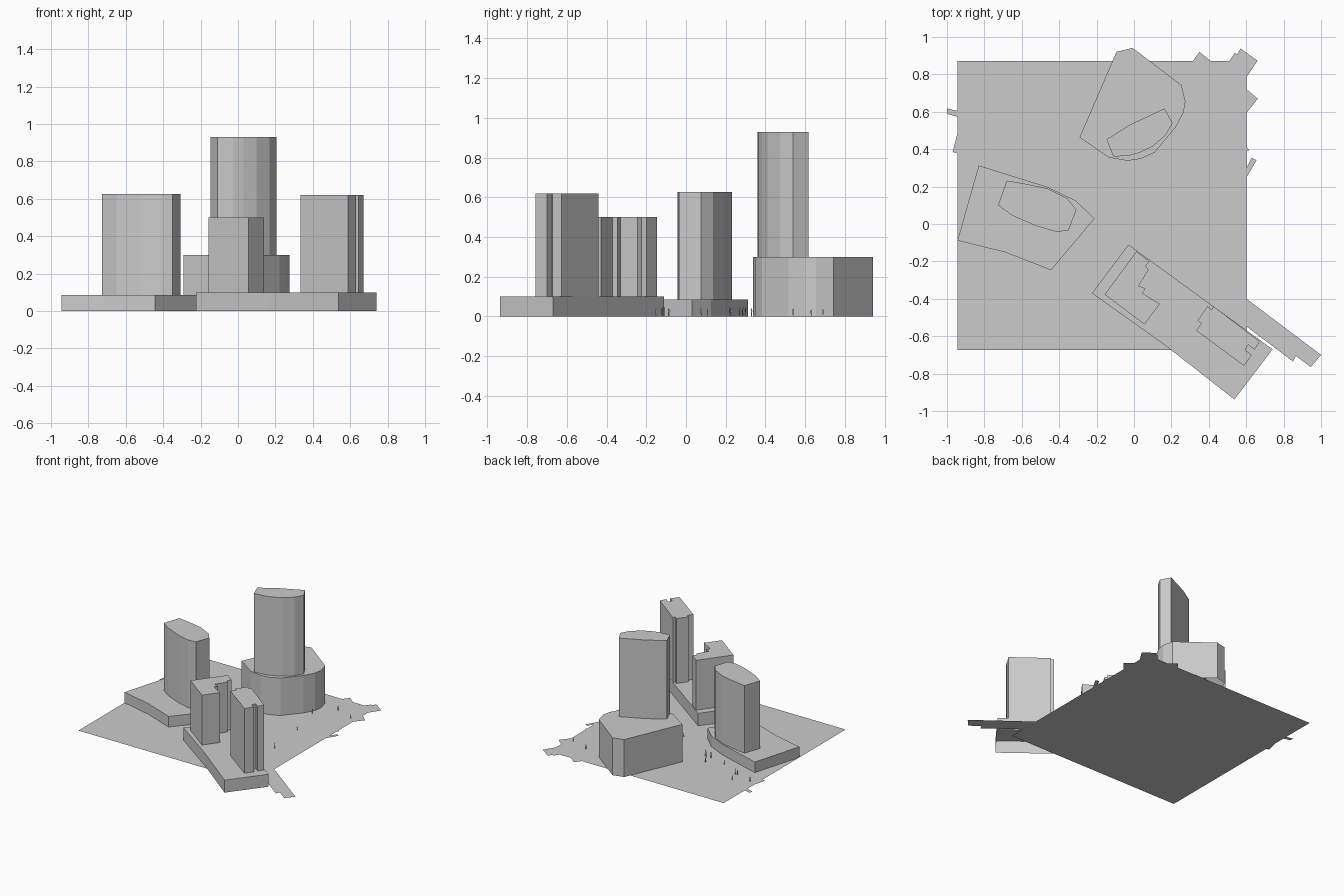
import bpy
import bmesh
import math
import random

random.seed(4)


def make_object(name, bm):
    mesh = bpy.data.meshes.new(name)
    bm.to_mesh(mesh)
    bm.free()
    obj = bpy.data.objects.new(name, mesh)
    bpy.context.collection.objects.link(obj)
    return obj


def prism(name, outline, z0, z1):
    """Open-bottomed massing shell: a flat roof with walls down to z0."""
    bm = bmesh.new()
    low = [bm.verts.new((x, y, z0)) for x, y in outline]
    top = [bm.verts.new((x, y, z1)) for x, y in outline]
    area = sum(a.co.x * b.co.y - b.co.x * a.co.y
               for a, b in zip(low, low[1:] + low[:1]))
    if area < 0:
        low.reverse()
        top.reverse()
    for i in range(len(low)):
        j = (i + 1) % len(low)
        bm.faces.new((low[i], low[j], top[j], top[i]))
    bm.faces.new(top)
    return make_object(name, bm)


def flat_sheet(name, outlines, z=0.0):
    """Thin ground-level sheet made of one or more polygons."""
    bm = bmesh.new()
    for outline in outlines:
        face = bm.faces.new([bm.verts.new((x, y, z)) for x, y in outline])
        face.normal_update()
        if face.normal.z < 0:
            face.normal_flip()
    return make_object(name, bm)


# Site ground
X0, X1, Y0, Y1 = -0.945, 0.602, -0.673, 0.872
flat_sheet("site_ground", [[(X0, Y0), (X1, Y0), (X1, Y1), (X0, Y1)]])

# Road strip leaving the site and ragged paving along its edges
flat_sheet("road_strip", [[(X1, -0.40), (1.0, -0.70), (0.945, -0.765),
                           (0.865, -0.705), (0.85, -0.735), (X1, -0.548)]])
flat_sheet("paving_edges", [
    [(0.315, Y1), (0.35, 0.92), (0.41, Y1)],
    [(0.51, Y1), (0.54, 0.915), (0.55, 0.905), (0.57, 0.938),
     (0.66, 0.873), (X1, 0.785), (X1, Y1)],
    [(X1, 0.72), (0.662, 0.67), (X1, 0.595)],
    [(X1, 0.30), (0.63, 0.355), (0.655, 0.34), (X1, 0.25)],
    [(X1, 0.41), (0.617, 0.395), (X1, 0.39)],
    [(X0, 0.605), (-1.0, 0.618), (-0.997, 0.588), (X0, 0.574)],
    [(X0, 0.48), (-0.97, 0.385), (X0, 0.378)],
])

# Back podium and its tall curved tower
prism("back_podium", [
    (-0.094, 0.92), (-0.008, 0.942), (0.254, 0.742), (0.275, 0.655),
    (0.265, 0.596), (0.222, 0.516), (0.11, 0.382), (0.035, 0.348),
    (-0.035, 0.338), (-0.136, 0.356), (-0.291, 0.463)], 0, 0.30)
prism("back_tower", [
    (-0.147, 0.452), (-0.024, 0.53), (0.163, 0.618), (0.206, 0.54),
    (0.168, 0.473), (0.099, 0.414), (0.03, 0.382), (-0.024, 0.366),
    (-0.11, 0.36)], 0.30, 0.93)

# Left podium and its lens-shaped tower
prism("left_podium", [
    (-0.83, 0.313), (-0.468, 0.20), (-0.313, 0.126), (-0.211, 0.029),
    (-0.443, -0.247), (-0.687, -0.152), (-0.944, -0.088)], 0, 0.085)
prism("left_tower", [
    (-0.68, 0.232), (-0.575, 0.214), (-0.463, 0.19), (-0.356, 0.136),
    (-0.308, 0.076), (-0.35, -0.035), (-0.415, -0.042), (-0.52, -0.012),
    (-0.65, 0.045), (-0.727, 0.10)], 0.085, 0.627)

# Front podium with two notched towers
prism("front_podium", [
    (-0.03, -0.11), (0.741, -0.67), (0.537, -0.938), (0.168, -0.65),
    (-0.225, -0.37)], 0, 0.10)
prism("front_left_tower", [
    (0.013, -0.147), (0.083, -0.20), (0.062, -0.225), (0.078, -0.245),
    (0.025, -0.33), (0.062, -0.345), (0.045, -0.37), (0.138, -0.427),
    (0.056, -0.537), (-0.157, -0.377)], 0.10, 0.50)
prism("front_right_tower", [
    (0.425, -0.44), (0.672, -0.628), (0.645, -0.672), (0.61, -0.645),
    (0.595, -0.675), (0.63, -0.70), (0.588, -0.758), (0.333, -0.57),
    (0.36, -0.532), (0.34, -0.515), (0.393, -0.44), (0.415, -0.457)],
    0.10, 0.62)

# Tiny pedestrians scattered over the plaza
spots = [
    (-0.89, 0.46), (-0.77, 0.515), (-0.75, 0.42), (-0.73, 0.42),
    (-0.65, 0.39), (-0.57, 0.33), (-0.435, 0.375), (-0.425, 0.29),
    (-0.39, 0.30), (-0.37, 0.285), (-0.36, 0.27), (-0.11, 0.22),
    (-0.057, 0.11), (0.04, 0.077), (0.18, -0.083), (0.2, -0.088),
    (0.24, -0.12), (0.255, -0.15), (0.285, -0.125), (0.40, -0.107),
    (0.365, 0.227), (0.28, 0.54), (0.405, 0.69), (0.56, 0.63)]
bm = bmesh.new()
for x, y in spots:
    a = random.uniform(0, math.pi)
    dx, dy = math.cos(a) * 0.004, math.sin(a) * 0.004
    h = random.uniform(0.035, 0.05)
    # narrow feet, wider shoulders, narrow head
    rows = [[bm.verts.new((x + s * w * dx, y + s * w * dy, z * h))
             for s in (-1, 1)]
            for w, z in ((0.5, 0), (1.0, 0.75), (0.4, 1.0))]
    for lo, hi in zip(rows, rows[1:]):
        bm.faces.new((lo[0], lo[1], hi[1], hi[0]))
make_object("pedestrians", bm)
